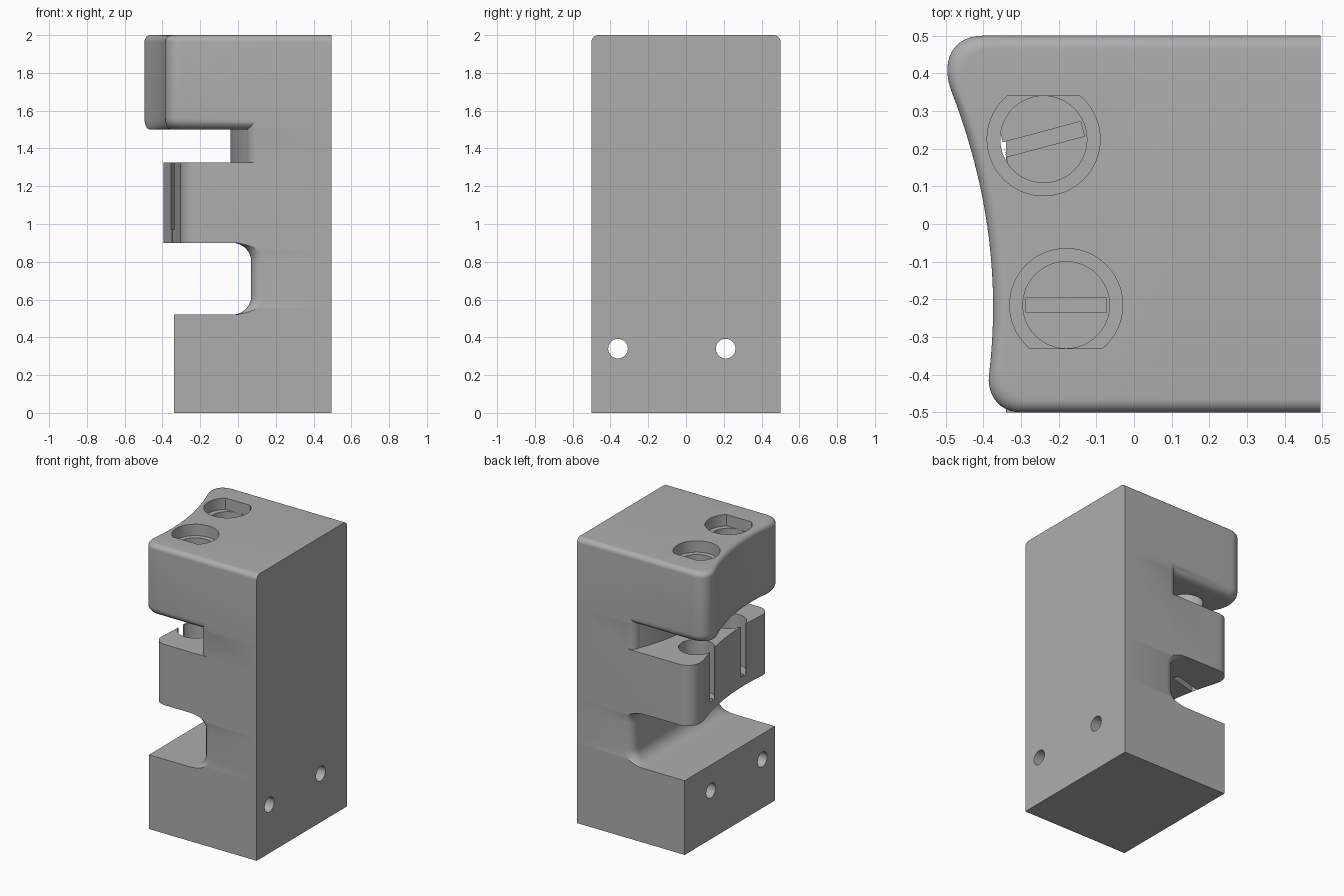
import bpy, bmesh, math
from mathutils import Matrix, Vector

cube = bpy.data.objects.get("Cube")
if cube:
    bpy.data.objects.remove(cube, do_unlink=True)

grey = bpy.data.materials.new("plain grey")
grey.use_nodes = True
colour = (0.42, 0.42, 0.42, 1)
grey.diffuse_color = colour
grey.node_tree.nodes["Principled BSDF"].inputs["Base Color"].default_value = colour

RIGHT, HALF, ARC, LEFT = 0.495, 0.5, 6, 48


def rounded(y, x):
    """Round the front and back corners of a left edge."""
    r = 0.1 if y < 0 else 0.15
    d = max(0, abs(y) - (HALF - r))
    return x + r - math.sqrt(max(0, r * r - d * d))


def head_edge(y):
    return rounded(y, -0.374 - 0.338 * (y + 0.22) ** 2)


def tongue_edge(y):
    return rounded(y, -0.295 - 0.28 * (y + 0.22) ** 2)


def neck_edge(y):
    return -0.04 + 0.09 * (2 * y) ** 2


def section(z, edge, xe, ax=0, r=0.06, e=0, inset=0, left_inset=0):
    """Outline at height z: flat right side, eased slot corners, shaped left side."""
    def corner(d):
        return xe - ax * math.sqrt(max(0, 1 - ((r - d) / r) ** 2))
    steps = [e * j / ARC for j in range(ARC + 1)]
    pts = [(RIGHT, -HALF)] + [(corner(d), -HALF + d) for d in steps]
    for i in range(LEFT + 1):
        y = -HALF * math.cos(math.pi * i / LEFT)
        pts.append((edge(y) + left_inset, y * (HALF - e) / HALF))
    pts += [(corner(d), HALF - d) for d in reversed(steps)] + [(RIGHT, HALF)]
    k = (HALF - inset) / HALF
    return [Vector((x, y * k, z)) for x, y in pts]


def quarter(n=8):
    return [math.pi / 2 * i / n for i in range(n + 1)]


# Base block
sections = [section(z, lambda y: -0.34, -0.03) for z in (0, 0.52)]

# Lower slot, rounded at floor and ceiling and flared at both ends
def slot(a, z):
    s = math.sin(a)
    x = -0.03 + 0.1 * s
    return section(z, lambda y: x, x + 0.07 * s, 0.07 * s, 0.07, 0.07)

sections += [slot(a, 0.62 - 0.1 * math.cos(a)) for a in quarter()]
sections += [slot(a, 0.8 + 0.1 * math.cos(a)) for a in reversed(quarter())]

# Tongue
sections += [section(0.9, tongue_edge, -0.03), section(1.325, tongue_edge, 0.11)]

# Upper slot
sections += [section(z, neck_edge, 0.11, 0.06, e=0.06) for z in (1.325, 1.5)]

# Head with rounded lower and upper edges
for a in quarter():
    e = 0.06 * (1 - math.sin(a))
    sections.append(section(1.56 - 0.06 * math.cos(a), head_edge, 0.11, 0.06, e=e,
                            left_inset=e / 2))
for a in quarter():
    g = 0.035 * (1 - math.cos(a))
    sections.append(section(1.965 + 0.035 * math.sin(a), head_edge, 0.11,
                            inset=g, left_inset=g))

bm = bmesh.new()
rings = [[bm.verts.new(p) for p in s] for s in sections]
n = len(rings[0])
for low, high in zip(rings, rings[1:]):
    for i in range(n):
        j = (i + 1) % n
        bm.faces.new((low[i], high[i], high[j], low[j]))
bm.faces.new(rings[0])
bm.faces.new(rings[-1])
bmesh.ops.remove_doubles(bm, verts=bm.verts, dist=0.00005)
bmesh.ops.dissolve_degenerate(bm, dist=0.00005, edges=bm.edges)
bmesh.ops.recalc_face_normals(bm, faces=bm.faces)
mesh = bpy.data.meshes.new("clamp_body")
bm.to_mesh(mesh)
bm.free()
body = bpy.data.objects.new("clamp_body", mesh)
bpy.context.collection.objects.link(body)
mesh.materials.append(grey)


def cut(bm):
    """Subtract a closed shape from the body."""
    bmesh.ops.recalc_face_normals(bm, faces=bm.faces)
    me = bpy.data.meshes.new("cutter")
    bm.to_mesh(me)
    bm.free()
    me.materials.append(grey)
    cutter = bpy.data.objects.new("cutter", me)
    cutter.hide_render = True
    bpy.context.collection.objects.link(cutter)
    mod = body.modifiers.new("cut", 'BOOLEAN')
    mod.operation, mod.solver, mod.object = 'DIFFERENCE', 'EXACT', cutter
    bpy.context.view_layer.objects.active = body
    bpy.ops.object.modifier_apply(modifier=mod.name)
    bpy.data.objects.remove(cutter, do_unlink=True)


def prism(points, z0, z1, place=Matrix()):
    bm = bmesh.new()
    face = bm.faces.new([bm.verts.new((x, y, z0)) for x, y in points])
    out = bmesh.ops.extrude_face_region(bm, geom=[face])["geom"]
    bmesh.ops.translate(bm, vec=(0, 0, z1 - z0),
                        verts=[v for v in out if isinstance(v, bmesh.types.BMVert)])
    bmesh.ops.transform(bm, matrix=place, verts=bm.verts)
    cut(bm)


def circle(r, count=48):
    return [(r * math.cos(math.tau * i / count), r * math.sin(math.tau * i / count))
            for i in range(count)]


def rect(x0, x1, w):
    return [(x0, -w / 2), (x1, -w / 2), (x1, w / 2), (x0, w / 2)]


# Mounting holes through the base
for y in (-0.36, 0.21):
    prism(circle(0.052, 32), -1, 1,
          Matrix.Translation((0, y, 0.34)) @ Matrix.Rotation(math.pi / 2, 4, 'Y'))

# Screw wells: flatted counterbore, bore, side opening and floor slit
for x, y, side, turn, opening in ((-0.24, 0.225, 1, 15, 0.045), (-0.18, -0.215, -1, 0, 0.06)):
    at = Matrix.Translation((x, y, 0))
    spin = at @ Matrix.Rotation(math.radians(turn), 4, 'Z')
    flat = 0.115
    half = math.sqrt(0.15 ** 2 - flat ** 2)
    dee = [p for p in circle(0.15, 64) if p[1] < flat - 0.001]
    first = next(i for i, p in enumerate(dee) if p[0] < 0 and p[1] > 0)
    dee[first:first] = [(half, flat), (-half, flat)]
    prism([(px, py * side) for px, py in dee], 1.92, 2.1, at)
    prism(circle(0.115), 0.97, 2.1, at)
    prism(rect(-0.2, -0.09, opening), 0.97, 1.4, spin)
    prism(rect(-0.107, 0.107, 0.04), 0.8, 1.0, spin)

bpy.ops.object.select_all(action='DESELECT')
body.select_set(True)
bpy.context.view_layer.objects.active = body
bpy.ops.object.shade_smooth_by_angle(angle=math.radians(30))
